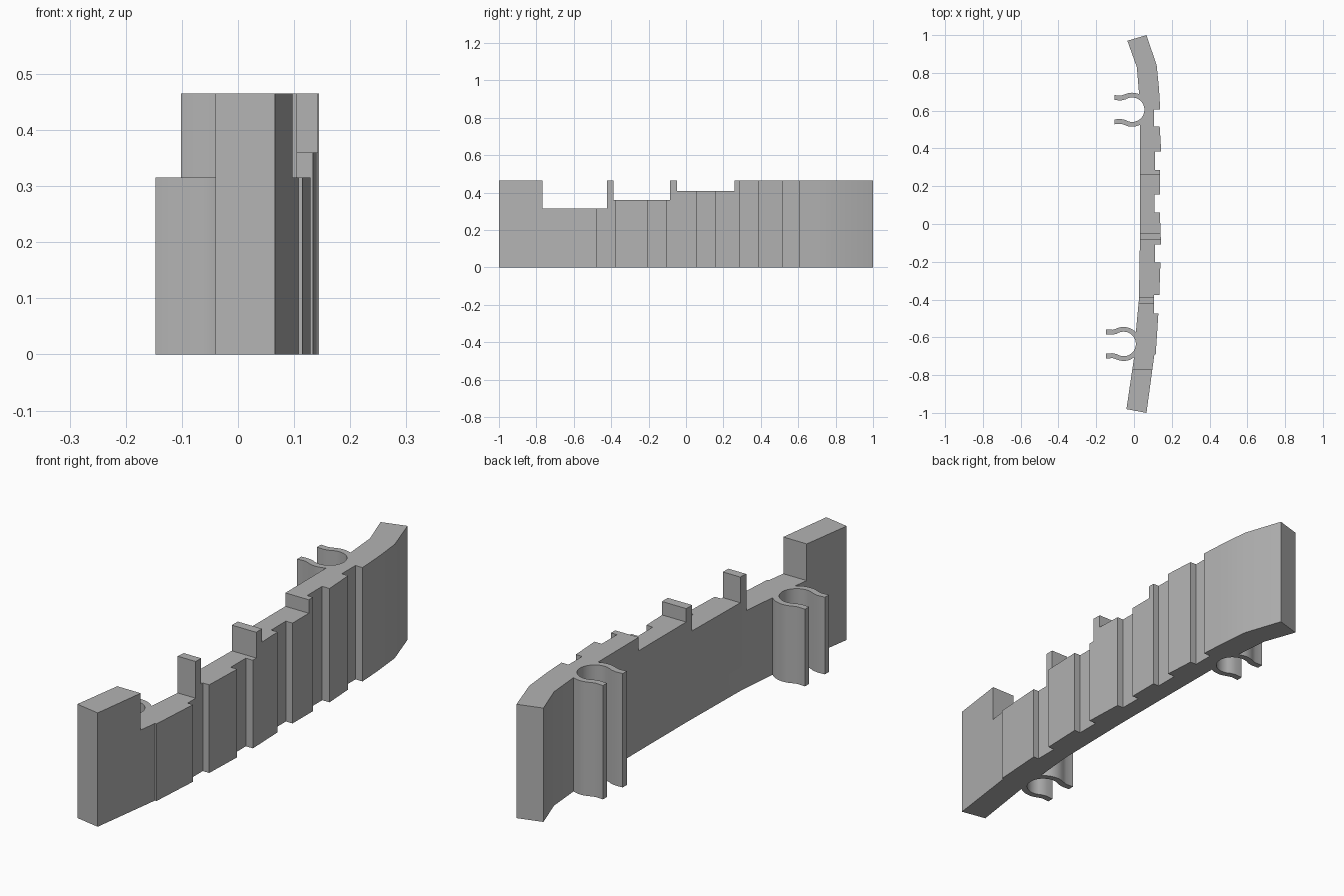
import bpy, bmesh
from math import sin, cos, radians

if "Cube" in bpy.data.objects:
    bpy.data.objects.remove(bpy.data.objects["Cube"])

HEIGHT = 0.465

grey = bpy.data.materials.new("plain grey")
grey.diffuse_color = (0.45, 0.45, 0.45, 1)
grey.use_nodes = True
grey.node_tree.nodes["Principled BSDF"].inputs["Base Color"].default_value = grey.diffuse_color


def arc(cx, cy, r, a0, a1, n):
    angles = [radians(a0 + (a1 - a0) * i / n) for i in range(n + 1)]
    return [(cx + r * cos(a), cy + r * sin(a)) for a in angles]


def clip(cx, cy, top_angle, low_angle):
    """Open C-shaped spring clip, traced from its upper to its lower root."""
    pts = arc(cx, cy, 0.09, top_angle, 116, 8)
    pts += [(cx + x, cy + y) for x, y in
            [(-0.058, 0.075), (-0.092, 0.077), (-0.092, 0.051), (-0.06, 0.049)]]
    pts += arc(cx, cy, 0.065, 124, -124, 24)
    pts += [(cx + x, cy - y) for x, y in
            [(-0.06, 0.049), (-0.092, 0.051), (-0.092, 0.077), (-0.058, 0.075)]]
    return pts + arc(cx, cy, 0.09, -116, low_angle, 8)


def new_object(name, bm):
    bmesh.ops.recalc_face_normals(bm, faces=bm.faces)
    mesh = bpy.data.meshes.new(name)
    bm.to_mesh(mesh)
    bm.free()
    obj = bpy.data.objects.new(name, mesh)
    bpy.context.collection.objects.link(obj)
    return obj


# Ribbed outer side, from front to back
outline = [(-0.04, -0.98), (0.066, -1.0), (0.108, -0.69), (0.115, -0.69)]
ribs = [(0.129, -0.475), (0.134, -0.377, 0.140, -0.205),
        (0.143, -0.108, 0.137, 0.06), (0.138, 0.155, 0.138, 0.287),
        (0.144, 0.385, 0.136, 0.517), (0.139, 0.605)]
floors = [0.105, 0.111, 0.108, 0.111, 0.107]
for i, rib in enumerate(ribs):
    if i:
        outline += [(floors[i - 1], rib[1])]
    outline += [(rib[0], rib[1])]
    if len(rib) == 4:
        outline += [(rib[2], rib[3])]
    if i < len(floors):
        outline += [(floors[i], rib[-1])]
outline += [(0.132, 0.72), (0.12, 0.84), (0.066, 1.0)]

# Inner side with two clips, from back to front
outline += [(-0.035, 0.97), (0.015, 0.83), (0.026, 0.70)]
outline += clip(-0.01, 0.605, 66, -63)
outline += [(0.032, 0.26), (0.032, -0.05), (0.026, -0.40)]
outline += clip(-0.055, -0.635, 44, -52)

# Extruded rail
bm = bmesh.new()
face = bm.faces.new([bm.verts.new((x, y, 0)) for x, y in outline])
ext = bmesh.ops.extrude_face_region(bm, geom=[face])
bmesh.ops.translate(bm, vec=(0, 0, HEIGHT),
                    verts=[g for g in ext["geom"] if isinstance(g, bmesh.types.BMVert)])
rail = new_object("clip_rail", bm)
rail.data.materials.append(grey)

# Stepped notches in the top edge
for y0, y1, floor in [(-0.767, -0.423, 0.315), (-0.388, -0.085, 0.36), (-0.047, 0.26, 0.41)]:
    bm = bmesh.new()
    bmesh.ops.create_cube(bm, size=1)
    bmesh.ops.scale(bm, vec=(1, y1 - y0, 0.4), verts=bm.verts)
    bmesh.ops.translate(bm, vec=(0, (y0 + y1) / 2, floor + 0.2), verts=bm.verts)
    cutter = new_object("notch_cutter", bm)
    cutter.data.materials.append(grey)
    cutter.hide_render = True
    cutter.hide_set(True)
    mod = rail.modifiers.new("notch", 'BOOLEAN')
    mod.operation, mod.solver, mod.object = 'DIFFERENCE', 'EXACT', cutter

# Bake the cuts, then smooth only the curved walls
mesh = bpy.data.meshes.new_from_object(
    rail.evaluated_get(bpy.context.evaluated_depsgraph_get()))
rail.modifiers.clear()
rail.data = mesh
for cutter in [o for o in bpy.data.objects if o.name.startswith("notch_cutter")]:
    bpy.data.objects.remove(cutter)
bpy.ops.object.select_all(action='DESELECT')
rail.select_set(True)
bpy.context.view_layer.objects.active = rail
bpy.ops.object.shade_smooth_by_angle(angle=radians(30))
